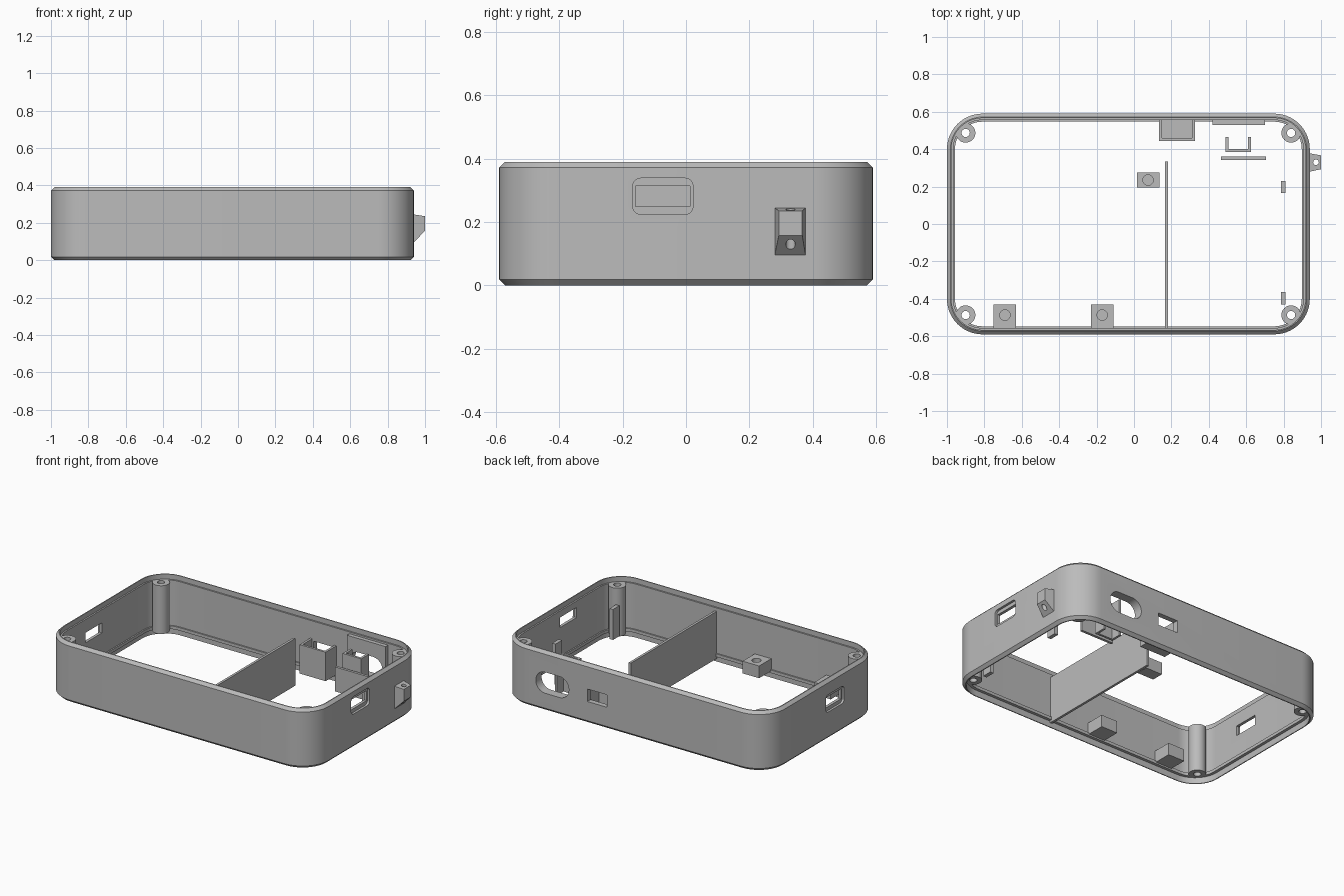
import bpy, bmesh, math

cube = bpy.data.objects.get("Cube")
if cube:
    bpy.data.objects.remove(cube, do_unlink=True)

grey = bpy.data.materials.new("matte_grey")
grey.use_nodes = True
grey.diffuse_color = (0.5, 0.5, 0.5, 1)
grey.node_tree.nodes["Principled BSDF"].inputs["Base Color"].default_value = (0.5, 0.5, 0.5, 1)

CX, HX, HY, R, H = -0.03, 0.97, 0.59, 0.19, 0.39   # shell centre, half sizes, corner, height
POST_LOW, POST_TOP = 0.04, 0.357


def rounded(cx, cy, hx, hy, r=0.0, n=10):
    """Outline of a rectangle with rounded corners."""
    if r <= 0:
        return [(cx + hx, cy + hy), (cx - hx, cy + hy), (cx - hx, cy - hy), (cx + hx, cy - hy)]
    pts = []
    for q, (sx, sy) in enumerate([(1, 1), (-1, 1), (-1, -1), (1, -1)]):
        for i in range(n + 1):
            a = math.pi / 2 * (q + i / n)
            pts.append((cx + sx * (hx - r) + r * math.cos(a), cy + sy * (hy - r) + r * math.sin(a)))
    return pts


def circle(cx, cy, r, n=32):
    return [(cx + r * math.cos(math.tau * i / n), cy + r * math.sin(math.tau * i / n)) for i in range(n)]


def loft(name, loops, ring=False):
    """Skin a series of equal loops; close it on itself or cap the ends."""
    bm = bmesh.new()
    rows = [[bm.verts.new(p) for p in loop] for loop in loops]
    pairs = list(zip(rows, rows[1:] + rows[:1])) if ring else list(zip(rows, rows[1:]))
    n = len(rows[0])
    for a, b in pairs:
        for i in range(n):
            j = (i + 1) % n
            bm.faces.new((a[i], a[j], b[j], b[i]))
    if not ring:
        bm.faces.new(rows[0][::-1])
        bm.faces.new(rows[-1])
    bmesh.ops.recalc_face_normals(bm, faces=bm.faces)
    mesh = bpy.data.meshes.new(name)
    bm.to_mesh(mesh)
    bm.free()
    mesh.materials.append(grey)
    ob = bpy.data.objects.new(name, mesh)
    bpy.context.collection.objects.link(ob)
    return ob


def prism(name, outline, axis, lo, hi):
    """Extrude an outline along one axis."""
    place = {"x": lambda u, v, w: (w, u, v),
             "y": lambda u, v, w: (u, w, v),
             "z": lambda u, v, w: (u, v, w)}[axis]
    return loft(name, [[place(u, v, w) for u, v in outline] for w in (lo, hi)])


def box(name, x0, x1, y0, y1, z0, z1):
    return prism(name, rounded((x0 + x1) / 2, (y0 + y1) / 2, (x1 - x0) / 2, (y1 - y0) / 2), "z", z0, z1)


def cut(target, cutter):
    """Subtract a cutter and remove it."""
    cutter.hide_render = True
    mod = target.modifiers.new("cut", "BOOLEAN")
    mod.operation, mod.solver, mod.object = "DIFFERENCE", "EXACT", cutter
    bpy.ops.object.select_all(action="DESELECT")
    bpy.context.view_layer.objects.active = target
    target.select_set(True)
    bpy.ops.object.modifier_apply(modifier=mod.name)
    bpy.data.objects.remove(cutter, do_unlink=True)


parts = []

# Shell: chamfered outside, rebated rims inside (inset, height)
profile = [(0.018, 0), (0, 0.018), (0, H - 0.018), (0.018, H), (0.024, H), (0.024, POST_TOP),
           (0.034, POST_TOP), (0.034, 0.06), (0.043, 0.06), (0.043, POST_LOW),
           (0.024, POST_LOW), (0.024, 0)]
shell = loft("shell_wall", [[(x, y, z) for x, y in rounded(CX, 0, HX - i, HY - i, R - i, 14)]
                            for i, z in profile], ring=True)
parts.append(shell)

# End wall ports: shallow rounded recess with a rectangular opening
for side, y, z in [(1, -0.073, 0.281), (-1, -0.117, 0.237)]:
    face = CX + side * HX
    lo, hi = sorted((face - side * 0.015, face + side * 0.05))
    cut(shell, prism("recess_cutter", rounded(y, z, 0.095, 0.057, 0.025), "x", lo, hi))
    cut(shell, prism("port_cutter", rounded(y, z, 0.086, 0.033), "x", face - 0.1, face + 0.1))

# Back wall openings: rectangular socket and oval switch hole
cut(shell, prism("socket_cutter", rounded(0.231, 0.185, 0.072, 0.041), "y", 0.5, 0.7))
switch_plate = box("switch_plate", 0.42, 0.70, 0.53, 0.565, 0.05, 0.345)
for target in (shell, switch_plate):
    cut(target, prism("oval_cutter", rounded(0.558, 0.185, 0.12, 0.069, 0.068), "y", 0.5, 0.7))
parts.append(switch_plate)

# Corner screw posts
for sx in (-1, 1):
    for sy in (-1, 1):
        x, y = CX + sx * 0.87, sy * 0.487
        loops = [[(u, v, z) for u, v in circle(x, y, r)]
                 for r, z in [(0.052, POST_LOW), (0.052, POST_TOP), (0.022, POST_TOP), (0.022, POST_LOW)]]
        parts.append(loft("screw_post", loops, ring=True))

# Board standoffs with blind holes: two on the front wall, one free
for x0, x1, y0, y1, hy in [(-0.75, -0.63, -0.565, -0.43, -0.487),
                           (-0.23, -0.11, -0.565, -0.43, -0.487),
                           (0.015, 0.135, 0.195, 0.275, 0.235)]:
    standoff = box("board_standoff", x0, x1, y0, y1, 0.05, 0.13)
    cut(standoff, prism("hole_cutter", circle((x0 + x1) / 2, hy, 0.028), "z", 0.07, 0.2))
    parts.append(standoff)

# Divider
parts.append(box("divider", 0.166, 0.182, -0.56, 0.335, 0.025, 0.335))

# Socket holder: open-topped box behind the rectangular opening
holder = box("socket_holder", 0.135, 0.325, 0.445, 0.558, 0.05, 0.24)
cut(holder, box("pocket_cutter", 0.15, 0.31, 0.46, 0.6, 0.065, 0.3))
parts.append(holder)

# Switch bracket: channel open to the back, and a backing bar
bracket = box("switch_bracket", 0.49, 0.625, 0.385, 0.465, 0.055, 0.30)
cut(bracket, box("channel_cutter", 0.505, 0.61, 0.40, 0.5, 0, 0.4))
parts.append(bracket)
parts.append(box("backing_bar", 0.465, 0.705, 0.343, 0.36, 0.06, 0.22))

# Support ribs near the port
for y in (0.198, -0.397):
    parts.append(box("support_rib", 0.785, 0.81, y - 0.033, y + 0.033, 0.055, 0.255))

# Strap loop: tapered lug with an upright hole
inner = [(0.925, y, z) for y, z in [(0.277, 0.08), (0.38, 0.08), (0.38, 0.247), (0.277, 0.247)]]
outer = [(1.0, y, z) for y, z in [(0.293, 0.157), (0.367, 0.157), (0.367, 0.235), (0.293, 0.235)]]
lug = loft("strap_loop", [inner, outer])
cut(lug, prism("strap_hole_cutter", circle(0.973, 0.33, 0.015, 20), "z", 0, 0.4))
parts.append(lug)

# Smooth curves, sharp edges
for ob in parts:
    bpy.ops.object.select_all(action="DESELECT")
    bpy.context.view_layer.objects.active = ob
    ob.select_set(True)
    bpy.ops.object.shade_smooth_by_angle(angle=math.radians(30))
